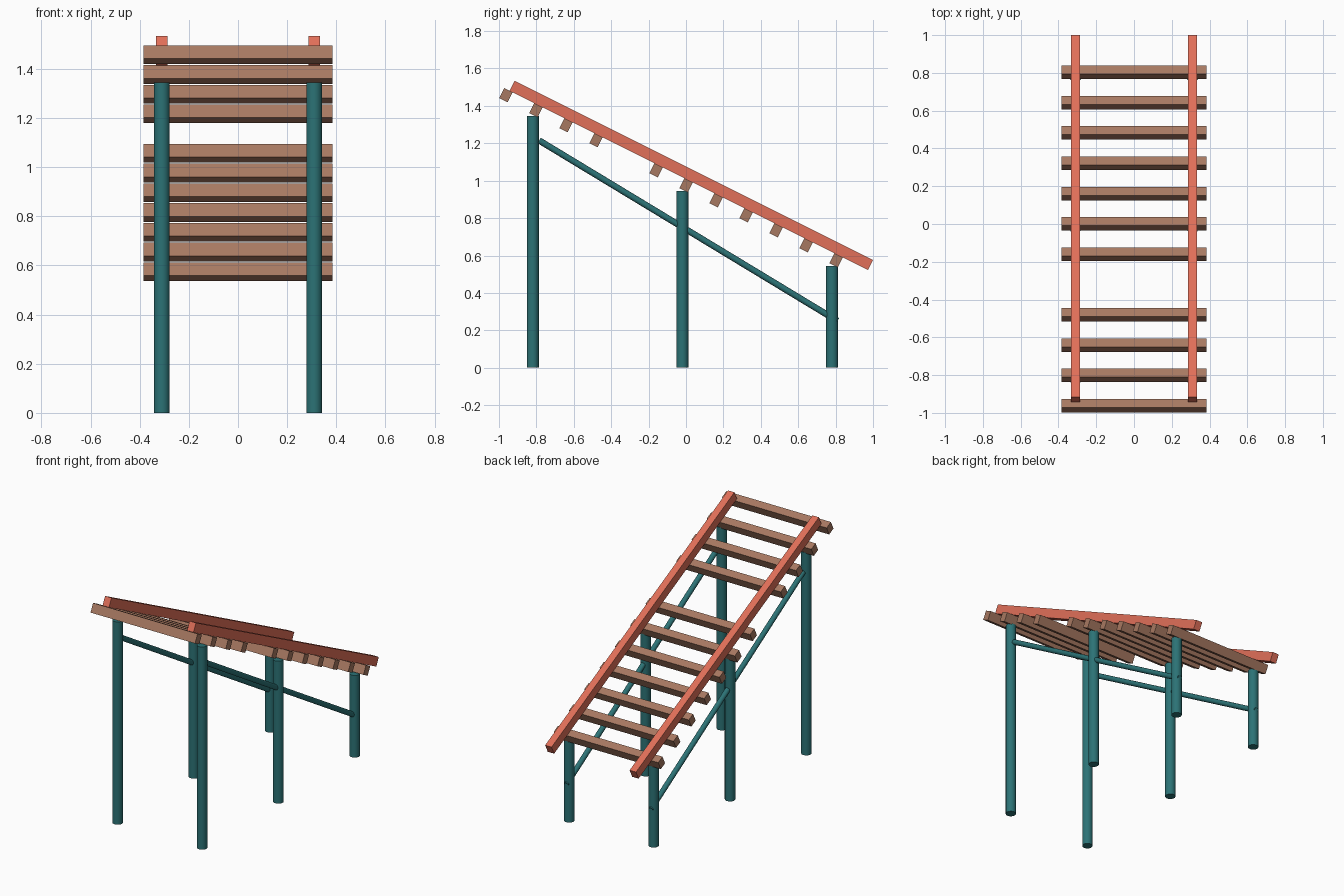
import bpy
from math import atan2, radians
from mathutils import Vector

if "Cube" in bpy.data.objects:
    bpy.data.objects.remove(bpy.data.objects["Cube"])

SLOPE = atan2(-1, 2)              # pitch of the ladder about x
D = Vector((0, 2, -1)).normalized()   # down the slope
N = Vector((0, 1, 2)).normalized()    # out of the slope


def material(name, rgb):
    m = bpy.data.materials.new(name)
    m.diffuse_color = (*rgb, 1)
    m.use_nodes = True
    m.node_tree.nodes["Principled BSDF"].inputs["Base Color"].default_value = m.diffuse_color
    return m


TEAL = material("teal", (0.025, 0.17, 0.18))
CORAL = material("coral", (0.75, 0.16, 0.10))
BROWN = material("brown", (0.39, 0.19, 0.12))


def box(name, loc, size, mat):
    bpy.ops.mesh.primitive_cube_add(size=1, location=loc, rotation=(SLOPE, 0, 0))
    o = bpy.context.object
    o.name = name
    o.scale = size
    bpy.ops.object.transform_apply(location=False, rotation=False, scale=True)
    o.data.materials.append(mat)


def rod(name, a, b, radius, sides, mat):
    a, b = Vector(a), Vector(b)
    bpy.ops.mesh.primitive_cylinder_add(vertices=sides, radius=radius,
                                        depth=(b - a).length, location=(a + b) / 2)
    o = bpy.context.object
    o.name = name
    o.rotation_euler = (b - a).to_track_quat('Z', 'Y').to_euler()
    o.data.materials.append(mat)
    bpy.ops.object.shade_smooth_by_angle(angle=radians(40))


for side, x in (("left", -0.31), ("right", 0.31)):
    # sloping rail
    c = D * -0.4345 + N * 0.932
    box(f"{side}_rail", (x, c.y, c.z), (0.047, 2.143, 0.06), CORAL)
    # three upright posts, shorter toward the back
    for i in range(3):
        y = -0.819 + 0.8 * i
        rod(f"{side}_post_{i + 1}", (x, y, 0), (x, y, 1.345 - 0.4 * i), 0.032, 24, TEAL)
    # diagonal brace through the posts
    rod(f"{side}_brace", (x, -0.785, 1.215), (x, 0.81, 0.25), 0.017, 16, TEAL)

# cross slats under the rails, one missing
for k in range(12):
    if k == 7:
        continue
    y = 0.803 - 0.1605 * k
    box(f"slat_{k + 1}", (0, y, 0.976 - 0.5 * y), (0.767, 0.05, 0.06), BROWN)
